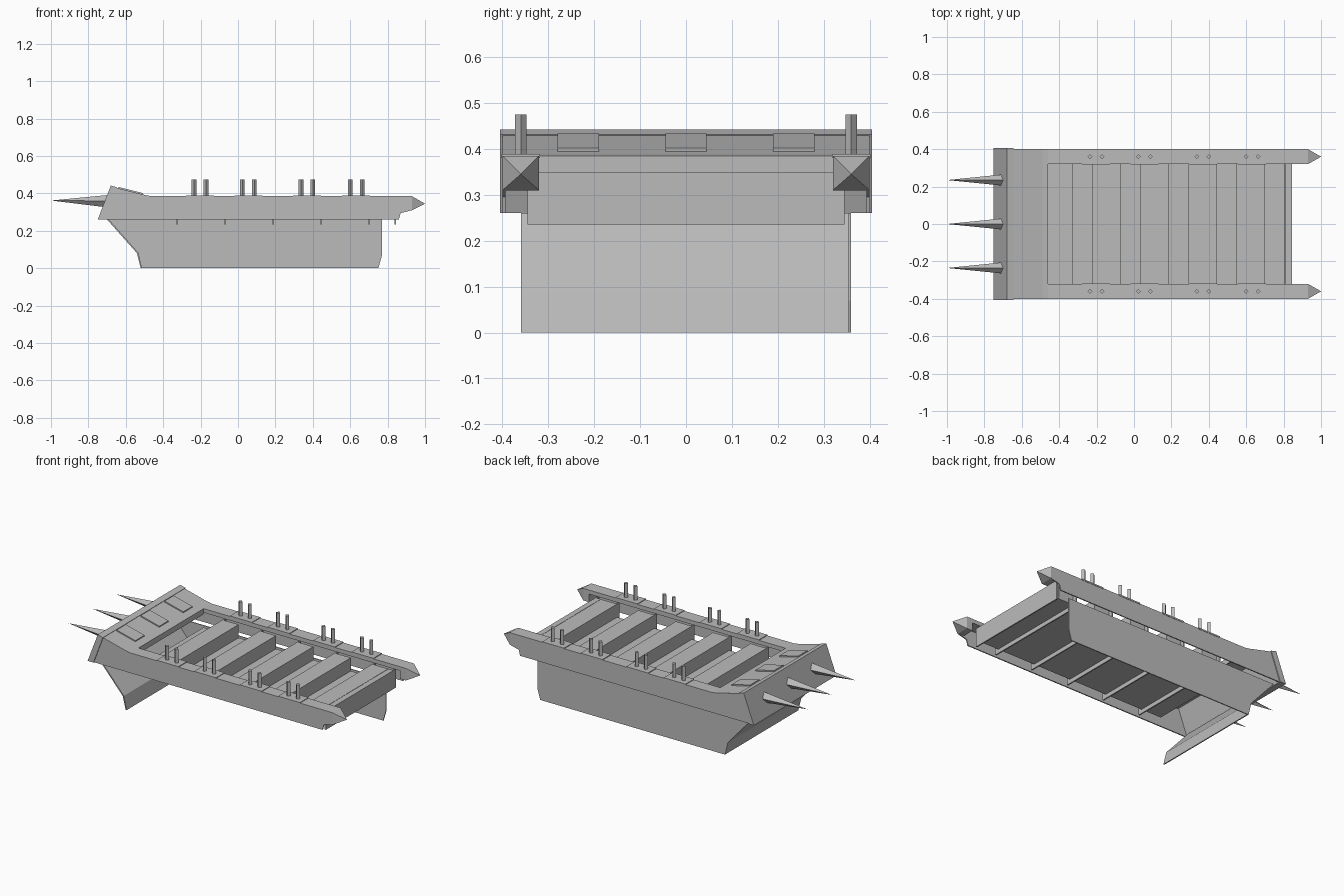
import bpy, bmesh
from mathutils import Vector

cube = bpy.data.objects.get("Cube")
if cube:
    bpy.data.objects.remove(cube, do_unlink=True)

grey = bpy.data.materials.new("plain_grey")
grey.use_nodes = True
grey.diffuse_color = (0.5, 0.5, 0.5, 1)
grey.node_tree.nodes["Principled BSDF"].inputs["Base Color"].default_value = (0.5, 0.5, 0.5, 1)


def finish(name, bm):
    bmesh.ops.recalc_face_normals(bm, faces=bm.faces[:])
    mesh = bpy.data.meshes.new(name)
    bm.to_mesh(mesh)
    bm.free()
    mesh.materials.append(grey)
    ob = bpy.data.objects.new(name, mesh)
    bpy.context.collection.objects.link(ob)
    return ob


def extrude(name, profile, y0, y1):
    """Closed x-z profile swept from y0 to y1."""
    bm = bmesh.new()
    face = bm.faces.new([bm.verts.new((x, y0, z)) for x, z in profile])
    res = bmesh.ops.extrude_face_region(bm, geom=[face])
    verts = [g for g in res["geom"] if isinstance(g, bmesh.types.BMVert)]
    bmesh.ops.translate(bm, verts=verts, vec=(0, y1 - y0, 0))
    return finish(name, bm)


def box(name, x0, x1, y0, y1, z0, z1):
    return extrude(name, [(x0, z0), (x1, z0), (x1, z1), (x0, z1)], y0, y1)


def point(name, base, tip):
    """Pyramid from a ring of base points to a tip."""
    bm = bmesh.new()
    ring = [bm.verts.new(p) for p in base]
    top = bm.verts.new(tip)
    bm.faces.new(ring)
    for i, v in enumerate(ring):
        bm.faces.new((v, ring[(i + 1) % len(ring)], top))
    return finish(name, bm)


# Hull: one long side and the sloping bow; the other side is open
extrude("hull_side", [(-.70, .26), (-.54, .08), (-.52, 0), (.75, 0), (.77, .07), (.77, .26)],
        .354, .36)
extrude("hull_bow", [(-.70, .26), (-.54, .08), (-.52, 0), (-.513, 0), (-.533, .083), (-.69, .26)],
        -.36, .36)

# Rails with skirts, pointed stern ends and paired posts
skirt = [(-.71, .26), (.86, .26), (.87, .295), (.93, .31), (.93, .385),
         (-.46, .385), (-.49, .39), (-.65, .43)]
for side, label in ((1, "left"), (-1, "right")):
    inner, outer = side * .32, side * .40
    extrude("rail_skirt_" + label, skirt, side * .393, outer)
    box("rail_top_" + label, -.46, .93, inner, outer, .36, .385)
    box("rail_end_" + label, .89, .93, inner, outer, .31, .385)
    point("rail_tip_" + label,
          [(.93, inner, .31), (.93, outer, .31), (.93, outer, .385), (.93, inner, .385)],
          (1, side * .36, .345))
    for x in (-.203, .055, .368, .632):
        box("rail_strap_" + label, x - .075, x + .075, side * .318, side * .402, .38, .389)
        for px in (x - .032, x + .032):
            bm = bmesh.new()
            bmesh.ops.create_cone(bm, cap_ends=True, segments=4, radius1=.013, radius2=.013, depth=.09)
            bmesh.ops.translate(bm, verts=bm.verts[:], vec=(px, side * .36, .43))
            finish("post_" + label, bm)

# Deck floor, raised benches and the ribs below them
box("deck_floor", -.46, .845, -.32, .32, .26, .268)
for i in range(5):
    x = -.33 + i * .257
    box("bench", x, x + .11, -.32, .32, .262, .35)
    box("rib", x, x + .008, -.345, .345, .235, .35)
box("stern_plank", .81, .845, -.32, .32, .26, .35)
box("stern_board", .837, .845, -.345, .345, .235, .35)

# Bow: rising foredeck, inner lip, tilted headboard
extrude("foredeck", [(-.46, .385), (-.49, .39), (-.65, .43), (-.65, .42), (-.49, .378), (-.46, .375)],
        -.40, .40)
box("foredeck_lip", -.467, -.46, -.32, .32, .35, .384)
extrude("headboard", [(-.75, .26), (-.68, .442), (-.645, .432), (-.71, .26)], -.405, .405)

# Foredeck plates and the spikes in front of them
for y in (-.235, 0, .235):
    extrude("foredeck_plate", [(-.64, .427), (-.51, .395), (-.509, .402), (-.638, .434)],
            y - .045, y + .045)
    mid = Vector((-.70, y, .36))
    ring = [mid + Vector(o) for o in ((.01, 0, .032), (0, .03, 0), (-.02, 0, -.032), (0, -.03, 0))]
    point("spike", ring, (-1, y, .362))
